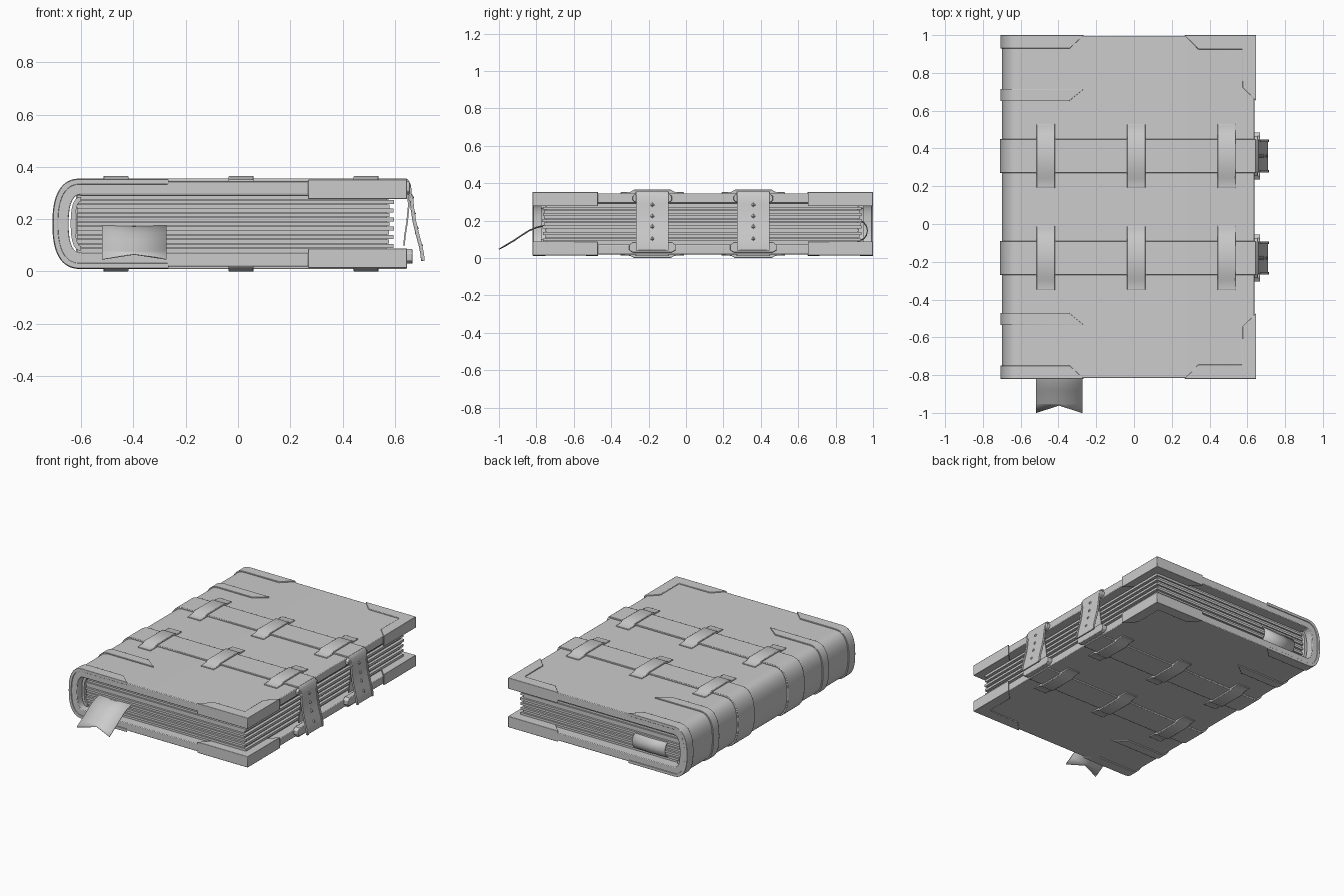
import bpy, bmesh, math, random
from mathutils import Vector

if "Cube" in bpy.data.objects:
    bpy.data.objects.remove(bpy.data.objects["Cube"])

random.seed(4)
CY, CZ = 0.09, 0.1825          # middle of the covers
XR = 0.637                     # fore-edge of the boards


def make(name, verts, faces, bevel=0):
    me = bpy.data.meshes.new(name)
    bm = bmesh.new()
    vs = [bm.verts.new(v) for v in verts]
    for f in faces:
        bm.faces.new([vs[i] for i in f])
    bmesh.ops.recalc_face_normals(bm, faces=bm.faces[:])
    bm.to_mesh(me)
    bm.free()
    ob = bpy.data.objects.new(name, me)
    bpy.context.collection.objects.link(ob)
    if bevel:
        m = ob.modifiers.new("bevel", 'BEVEL')
        m.width, m.segments, m.limit_method = bevel, 2, 'ANGLE'
        m.angle_limit = math.radians(40)
    return ob


def prism(name, pts, axis, lo, hi, bevel=0):
    """Extrude a 2D outline along an axis."""
    place = {'x': lambda p, t: (t, p[0], p[1]),
             'y': lambda p, t: (p[0], t, p[1]),
             'z': lambda p, t: (p[0], p[1], t)}[axis]
    n = len(pts)
    verts = [place(p, lo) for p in pts] + [place(p, hi) for p in pts]
    faces = [list(range(n)), list(range(n, 2 * n))]
    faces += [(i, (i + 1) % n, n + (i + 1) % n, n + i) for i in range(n)]
    return make(name, verts, faces, bevel)


def box(name, x, y, z, bevel=0):
    return prism(name, [(x[0], y[0]), (x[1], y[0]), (x[1], y[1]), (x[0], y[1])],
                 'z', z[0], z[1], bevel)


def outline(d, xr):
    """Open C-shaped section of the binding, offset outward by d."""
    a, b, pts = 0.1 + d, 0.163 + d, [(xr, CZ + 0.163 + d)]
    for i in range(33):
        t = math.pi / 2 + math.pi * i / 32
        c, s = math.cos(t), math.sin(t)
        pts.append((-0.6 - a * abs(c) ** (2 / 2.5),
                    CZ + math.copysign(b * abs(s) ** (2 / 2.5), s)))
    return pts + [(xr, CZ - 0.163 - d)]


def wrap(name, d0, d1, ya, yb, xa, xb, bevel=0):
    """Shell between two offsets of the section, wrapped around the spine."""
    rows = []
    for d, y, x in ((d1, ya, xa), (d1, yb, xb), (d0, yb, xb), (d0, ya, xa)):
        rows.append([(px, y, pz) for px, pz in outline(d, x)])
    n = len(rows[0])
    verts = [v for r in rows for v in r]
    faces = [(0, n, 2 * n, 3 * n), (n - 1, 2 * n - 1, 3 * n - 1, 4 * n - 1)]
    for k in range(4):
        a, b = k * n, (k + 1) % 4 * n
        faces += [(a + i, a + i + 1, b + i + 1, b + i) for i in range(n - 1)]
    return make(name, verts, faces, bevel)


def thicken(path, t):
    """Closed outline of a 2D path with thickness t."""
    p = [Vector(q) for q in path]
    off = []
    for i, q in enumerate(p):
        d = (p[min(i + 1, len(p) - 1)] - p[max(i - 1, 0)]).normalized()
        off.append(q + Vector((d.y, -d.x)) * t)
    return [tuple(q) for q in p] + [tuple(q) for q in reversed(off)]


def ribbon(name, path, mid_end=None):
    """Flat bookmark ribbon swept across x, optional swallowtail notch."""
    verts = []
    for i, (y, z) in enumerate(path):
        m = mid_end if mid_end and i == len(path) - 1 else (y, z - 0.004)
        verts += [(-0.52, y, z), (-0.397, *m), (-0.273, y, z)]
    faces = [(3 * i + k, 3 * i + k + 1, 3 * i + k + 4, 3 * i + k + 3)
             for i in range(len(path) - 1) for k in (0, 1)]
    ob = make(name, verts, faces)
    m = ob.modifiers.new("thickness", 'SOLIDIFY')
    m.thickness, m.offset = 0.005, 0


# Binding: boards and rounded spine in one shell, plus spine lining
wrap("cover", -0.052, 0, -0.815, 0.995, XR, XR, 0.004)
wrap("spine_lining", -0.078, -0.06, -0.775, 0.95, -0.6, -0.6)

# Page gatherings with ragged edges
N, Z0, Z1 = 13, 0.073, 0.292
h = (Z1 - Z0) / N
for i in range(N):
    j = 0.018 * (i % 2)
    r = random.uniform(0, 0.008)
    z = Z0 + i * h
    box("page_gathering", (-0.615, 0.577 + j + r * 0.4),
        (-0.752 - j * 0.6 - r, 0.925 + j * 0.6 + r), (z, z + h - 0.0015))
box("page_core", (-0.62, 0.57), (-0.745, 0.918), (Z0, Z1))

# Spine bands and corner guards, mirrored about the middle of the cover
for s in (1, -1):
    wrap("end_band", -0.012, 0.008, CY + s * 0.91, CY + s * 0.84, -0.265, -0.34, 0.002)
    wrap("spine_band", -0.002, 0.008, CY + s * 0.625, CY + s * 0.56, -0.265, -0.345, 0.002)
    L = [(0.267, 0.91), (0.34, 0.835), (0.574, 0.835), (0.574, 0.635),
         (0.647, 0.56), (0.647, 0.91)]
    L = [(x, CY + s * y) for x, y in L]
    for t in (1, -1):
        prism("corner_guard", L, 'z', CZ + t * 0.094, CZ + t * 0.1695, 0.003)

# Straps with clips and studded clasps
for cy in (0.36, -0.18):
    wrap("strap", -0.002, 0.01, cy - 0.09, cy + 0.09, 0.645, 0.645, 0.003)
    for cx in (-0.467, 0.012, 0.49):
        for t in (1, -1):
            half = [(0.17, 0.16), (0.17, 0.169), (0.118, 0.171), (0.098, 0.1825)]
            prof = half + [(-y, z) for y, z in reversed(half)]
            prism("strap_clip", [(cy + y, CZ + t * z) for y, z in prof],
                  'x', cx - 0.048, cx + 0.048, 0.003)
    # tongue hanging over the fore-edge
    tongue = [(0.625, 0.345), (0.645, 0.344), (0.652, 0.33), (0.655, 0.29),
              (0.66, 0.24), (0.668, 0.19), (0.68, 0.14), (0.692, 0.095),
              (0.698, 0.065), (0.7, 0.04)]
    prism("clasp_tongue", thicken(tongue, -0.01), 'y', cy - 0.087, cy + 0.087, 0.003)
    back = [(0.648, 0.3), (0.65, 0.25), (0.644, 0.19), (0.636, 0.14), (0.632, 0.1)]
    prism("clasp_backing", thicken(back, -0.006), 'y', cy - 0.075, cy + 0.075)
    # raised rims along the tongue
    for s in (-1, 1):
        rim = [(x + 0.008, z) for x, z in tongue[3:]]
        y = cy + s * 0.08
        prism("clasp_rim", thicken(rim, -0.006), 'y', y - 0.007, y + 0.007)
    # catch plate on the lower board and hinge plate on the upper board
    for name, w, z in (("clasp_catch", 0.125, (0.03, 0.085)),
                       ("clasp_hinge", 0.105, (0.295, 0.345))):
        zl, zh = z
        prism(name, [(cy - w, zl + 0.012), (cy - w + 0.02, zl), (cy + w - 0.02, zl),
                     (cy + w, zl + 0.012), (cy + w, zh - 0.015), (cy + w - 0.02, zh),
                     (cy - w + 0.02, zh), (cy - w, zh - 0.015)],
              'x', 0.63, 0.668 if w > 0.11 else 0.656, 0.003)
    # pyramid studs
    for x, z in ((0.666, 0.283), (0.673, 0.222), (0.684, 0.165), (0.7, 0.1)):
        r = 0.02
        make("clasp_stud", [(x - 0.006, cy + r, z), (x - 0.006, cy, z + r),
                            (x - 0.006, cy - r, z), (x - 0.006, cy, z - r), (x + 0.008, cy, z)],
             [(0, 1, 2, 3), (0, 1, 4), (1, 2, 4), (2, 3, 4), (3, 0, 4)])

# Bookmark: swallowtail at the front, folded loop at the back
ribbon("bookmark_tail", [(-0.6, 0.178), (-0.76, 0.174), (-0.8, 0.165), (-0.84, 0.148),
                         (-0.88, 0.122), (-0.92, 0.095), (-0.95, 0.078), (-1.0, 0.047)],
       (-0.96, 0.066))
ribbon("bookmark_loop", [(0.85, 0.203), (0.925, 0.202), (0.95, 0.192), (0.965, 0.172),
                         (0.97, 0.148), (0.965, 0.124), (0.95, 0.104), (0.925, 0.094), (0.88, 0.093)])

# Smooth curved parts, keep hard edges
for ob in bpy.context.collection.objects:
    ob.select_set(True)
    bpy.context.view_layer.objects.active = ob
bpy.ops.object.shade_smooth_by_angle(angle=math.radians(30))
